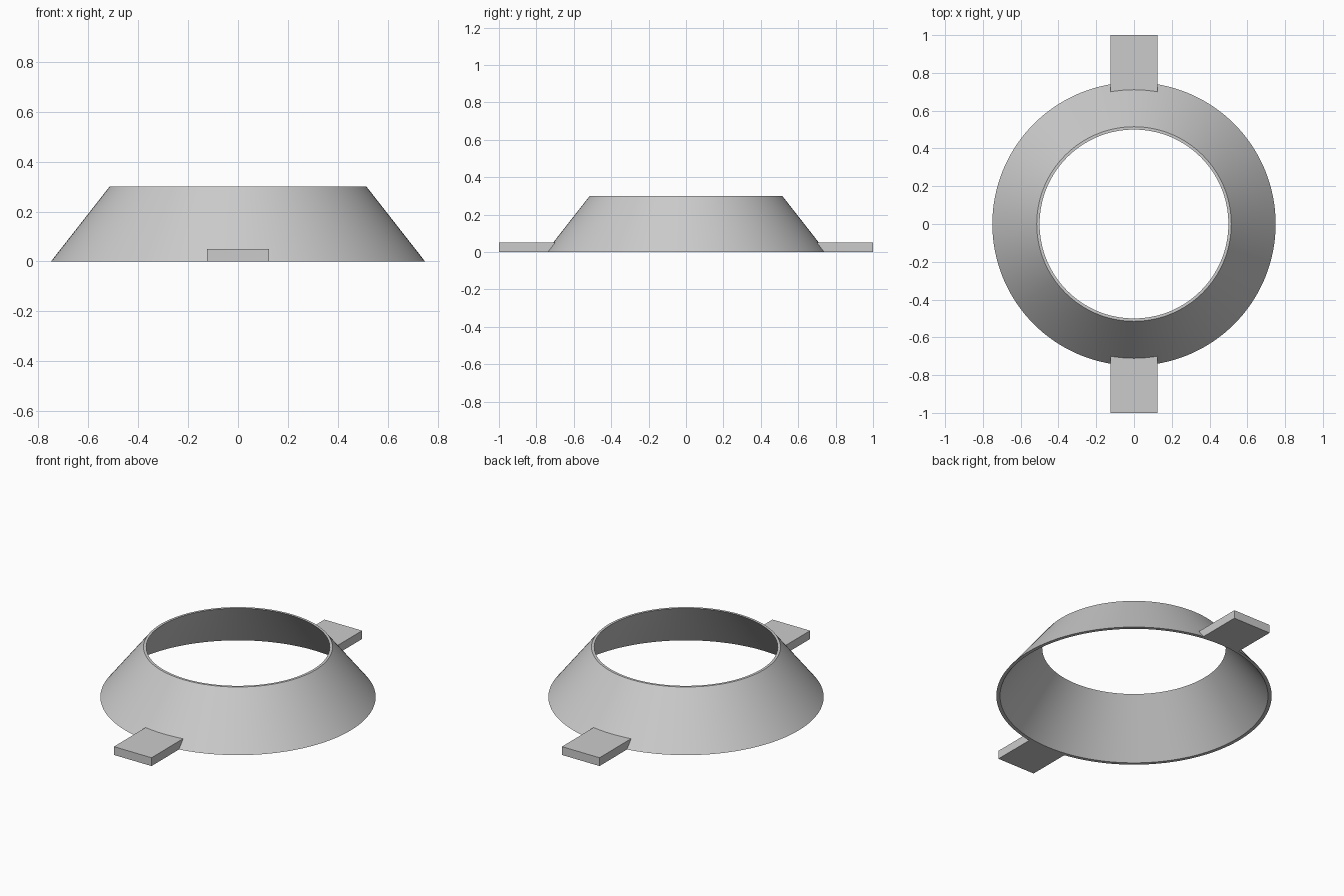
import bpy, bmesh, math

cube = bpy.data.objects.get("Cube")
if cube:
    bpy.data.objects.remove(cube, do_unlink=True)

HEIGHT, R_BOTTOM, R_TOP = 0.3, 0.75, 0.515
R_IN_BOTTOM, R_IN_TOP = 0.73, 0.5
SEGMENTS = 128
TAB_HALF, TAB_END, TAB_HEIGHT, TAB_STEPS = 0.125, 1.0, 0.05, 10

grey = bpy.data.materials.new("light grey")
grey.use_nodes = True
colour = (0.6, 0.6, 0.6, 1)
grey.diffuse_color = colour
grey.node_tree.nodes["Principled BSDF"].inputs["Base Color"].default_value = colour


def finish(bm, name, smooth=False):
    bmesh.ops.recalc_face_normals(bm, faces=bm.faces)
    mesh = bpy.data.meshes.new(name)
    bm.to_mesh(mesh)
    bm.free()
    mesh.materials.append(grey)
    obj = bpy.data.objects.new(name, mesh)
    bpy.context.collection.objects.link(obj)
    if smooth:
        bpy.ops.object.select_all(action='DESELECT')
        obj.select_set(True)
        bpy.context.view_layer.objects.active = obj
        bpy.ops.object.shade_smooth_by_angle(angle=math.radians(30))
    return obj


def loft(bm, rings, closed):
    """Join matching four-point sections, end to end or around a loop."""
    count = len(rings)
    for i in range(count if closed else count - 1):
        a, b = rings[i], rings[(i + 1) % count]
        for j in range(4):
            k = (j + 1) % 4
            bm.faces.new((a[j], a[k], b[k], b[j]))
    if not closed:
        bm.faces.new(rings[0])
        bm.faces.new(rings[-1])


# Thin-walled, open conical collar
bm = bmesh.new()
profile = [(R_BOTTOM, 0), (R_TOP, HEIGHT), (R_IN_TOP, HEIGHT), (R_IN_BOTTOM, 0)]
rings = []
for i in range(SEGMENTS):
    a = 2 * math.pi * i / SEGMENTS
    rings.append([bm.verts.new((r * math.cos(a), r * math.sin(a), z)) for r, z in profile])
loft(bm, rings, True)
finish(bm, "conical_collar", smooth=True)


# Flat mounting tabs whose inner ends follow the sloping wall
def wall_y(x, z):
    radius = R_BOTTOM + (R_TOP - R_BOTTOM) * z / HEIGHT - 0.002
    return math.sqrt(radius ** 2 - x ** 2)


for name, side in (("front_tab", -1), ("back_tab", 1)):
    bm = bmesh.new()
    rings = []
    for i in range(TAB_STEPS + 1):
        x = TAB_HALF * (2 * i / TAB_STEPS - 1)
        section = [(wall_y(x, 0), 0), (TAB_END, 0),
                   (TAB_END, TAB_HEIGHT), (wall_y(x, TAB_HEIGHT), TAB_HEIGHT)]
        rings.append([bm.verts.new((x, side * y, z)) for y, z in section])
    loft(bm, rings, False)
    finish(bm, name)
